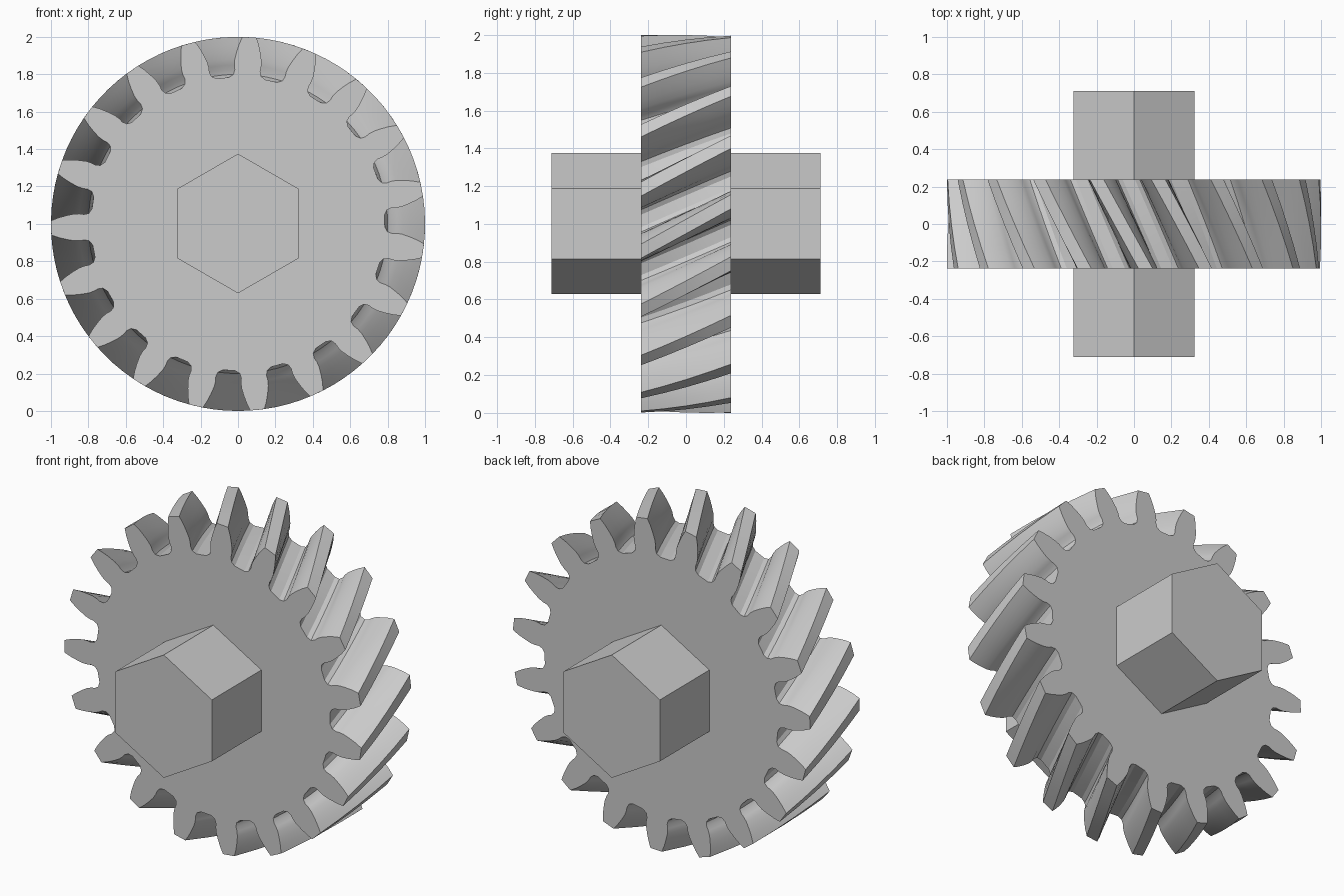
import bpy, bmesh
from math import sin, cos, radians, pi

cube = bpy.data.objects.get("Cube")
if cube:
    bpy.data.objects.remove(cube, do_unlink=True)

TEETH = 19
PITCH = 360 / TEETH
HALF_WIDTH = 0.237
TWIST = 15.0
GAP_ANGLE = 1.2      # centre of the first gap on the front face
LAYERS = 4

grey = bpy.data.materials.new("plain grey")
grey.use_nodes = True
grey.diffuse_color = (0.6, 0.6, 0.6, 1)
grey.node_tree.nodes["Principled BSDF"].inputs["Base Color"].default_value = (0.6, 0.6, 0.6, 1)


def extruded(name, rings):
    """Join matching rings of points into a closed, capped solid."""
    bm = bmesh.new()
    loops = [[bm.verts.new(p) for p in ring] for ring in rings]
    for a, b in zip(loops, loops[1:]):
        for i in range(len(a)):
            j = (i + 1) % len(a)
            bm.faces.new((a[i], a[j], b[j], b[i]))
    bm.faces.new(loops[0])
    bm.faces.new(loops[-1])
    bmesh.ops.recalc_face_normals(bm, faces=bm.faces)
    mesh = bpy.data.meshes.new(name)
    bm.to_mesh(mesh)
    bm.free()
    mesh.materials.append(grey)
    obj = bpy.data.objects.new(name, mesh)
    bpy.context.collection.objects.link(obj)
    return obj


# Half of one tooth gap: radius and half-angle from the gap centre in degrees
flank = [(0.785, 2.4), (0.80, 4.2), (0.825, 4.75), (0.85, 4.6), (0.88, 4.8),
         (0.92, 5.5), (0.96, 6.3), (1.0, 7.3)]
gap = [(r, -a) for r, a in reversed(flank)] + flank
outline = [(r, GAP_ANGLE + k * PITCH + a) for k in range(TEETH) for r, a in gap]


def gear_ring(t):
    y = HALF_WIDTH * (2 * t - 1)
    return [(r * cos(radians(a + TWIST * t)), y, 1 + r * sin(radians(a + TWIST * t)))
            for r, a in outline]


# Helical toothed wheel
gear = extruded("helical_gear", [gear_ring(i / LAYERS) for i in range(LAYERS + 1)])
bpy.context.view_layer.objects.active = gear
gear.select_set(True)
bpy.ops.object.shade_smooth_by_angle(angle=radians(30))
gear.select_set(False)

# Hexagonal shaft through the wheel
extruded("hex_shaft", [[(0.373 * sin(i * pi / 3), y, 1.002 + 0.373 * cos(i * pi / 3))
                        for i in range(6)] for y in (-0.712, 0.712)])
